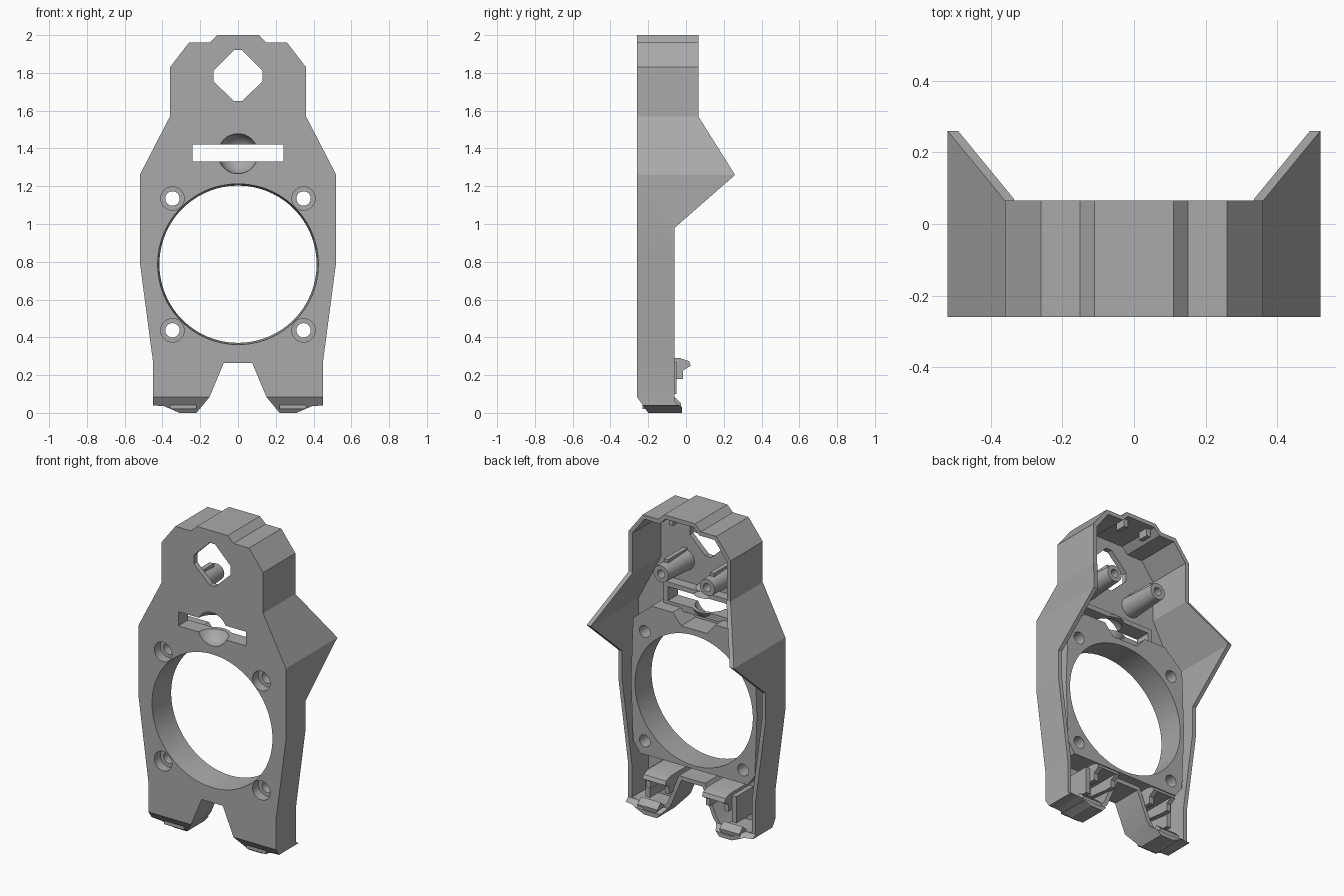
import bpy, bmesh, math
from mathutils import Vector, Matrix

if "Cube" in bpy.data.objects:
    bpy.data.objects.remove(bpy.data.objects["Cube"])

grey = bpy.data.materials.new("plain grey")
grey.use_nodes = True
grey.diffuse_color = (0.4, 0.4, 0.4, 1)
grey.node_tree.nodes["Principled BSDF"].inputs["Base Color"].default_value = (0.4, 0.4, 0.4, 1)

FRONT, BACK, WALL = -0.26, 0.3, 0.026


def finish(bm, name):
    bmesh.ops.recalc_face_normals(bm, faces=bm.faces)
    mesh = bpy.data.meshes.new(name)
    bm.to_mesh(mesh)
    bm.free()
    mesh.materials.append(grey)
    ob = bpy.data.objects.new(name, mesh)
    bpy.context.collection.objects.link(ob)
    return ob


def prism(name, points, start, end, axis="y"):
    """Extrude an (x, z) profile along y, or a (y, z) profile along x."""
    bm = bmesh.new()
    place = (lambda p: (p[0], start, p[1])) if axis == "y" else (lambda p: (start, p[0], p[1]))
    face = bm.faces.new([bm.verts.new(place(p)) for p in points])
    moved = bmesh.ops.extrude_face_region(bm, geom=[face])["geom"]
    step = Vector((0, end - start, 0)) if axis == "y" else Vector((end - start, 0, 0))
    bmesh.ops.translate(bm, vec=step, verts=[v for v in moved if isinstance(v, bmesh.types.BMVert)])
    return finish(bm, name)


def box(name, x, y, z):
    return prism(name, [(x[0], z[0]), (x[1], z[0]), (x[1], z[1]), (x[0], z[1])], y[0], y[1])


def tube(name, x, z, r1, r2, start, end, sides=32):
    """Round bar or cone along y, radius r1 at the front and r2 at the back."""
    bm = bmesh.new()
    turn = Matrix.Translation((x, (start + end) / 2, z)) @ Matrix.Rotation(-math.pi / 2, 4, "X")
    bmesh.ops.create_cone(bm, cap_ends=True, segments=sides, radius1=r1, radius2=r2,
                          depth=end - start, matrix=turn)
    return finish(bm, name)


def ball(name, x, y, z, r):
    bm = bmesh.new()
    bmesh.ops.create_uvsphere(bm, u_segments=32, v_segments=16, radius=r,
                              matrix=Matrix.Translation((x, y, z)))
    return finish(bm, name)


def combine(target, tool, operation="DIFFERENCE"):
    mod = target.modifiers.new("shape", "BOOLEAN")
    mod.operation, mod.solver, mod.object = operation, "EXACT", tool
    bpy.context.view_layer.objects.active = target
    bpy.ops.object.modifier_apply(modifier=mod.name)
    bpy.data.objects.remove(tool)


def both_sides(half):
    return half + [(-x, z) for x, z in reversed(half)]


def inset(points, d):
    """Move every edge of a clockwise outline inwards by d."""
    result = []
    for i, p in enumerate(points):
        a, b, c = Vector(points[i - 1]), Vector(p), Vector(points[(i + 1) % len(points)])
        n1, n2 = [Vector((e.y, -e.x)).normalized() for e in (b - a, c - b)]
        m = (n1 + n2) / (1 + n1.dot(n2))
        result.append(tuple(b + m * d))
    return result


# Hollow shell: front outline crossed with side outline
outline = both_sides([(0.11, 2), (0.15, 1.96), (0.26, 1.96), (0.36, 1.83), (0.36, 1.57),
                      (0.52, 1.26), (0.52, 0.8), (0.45, 0.27), (0.45, 0.04), (0.39, 0.035),
                      (0.31, 0.0), (0.22, 0.0), (0.15, 0.085), (0.075, 0.265)])
side = [(FRONT, 2.1), (0.065, 2.1), (0.065, 1.57), (0.26, 1.26), (-0.06, 0.98), (-0.06, 0.06),
        (-0.02, 0.03), (-0.02, -0.1), (-0.2, -0.1), (-0.2, 0.0), (FRONT, 0.085)]
shell = prism("shell", outline, FRONT, BACK)
combine(shell, prism("side_cutter", side, -1, 1, "x"), "INTERSECT")
combine(shell, prism("hollow_cutter", inset(outline, WALL), FRONT + 0.035, BACK + 0.1))

# Thick mounting pad behind the big opening
pad = both_sides([(0.09, 1.24), (0.15, 1.31), (0.3, 1.31), (0.43, 1.2), (0.445, 0.8),
                  (0.43, 0.42), (0.38, 0.35)])
combine(shell, prism("pad", pad, -0.24, -0.08), "UNION")

# Frame around the slot with a round dish
combine(shell, box("slot_frame", (-0.27, 0.27), (-0.24, -0.16), (1.29, 1.45)), "UNION")
combine(shell, ball("dish_back", 0, FRONT + 0.02, 1.372, 0.112), "UNION")
combine(shell, box("dish_trim", (-0.2, 0.2), (FRONT - 0.2, FRONT), (1.2, 1.6)))
combine(shell, ball("dish_cutter", 0, FRONT, 1.372, 0.106))
combine(shell, box("slot_cutter", (-0.24, 0.24), (-0.5, 0.1), (1.33, 1.42)))

# Big round opening and the top window
combine(shell, tube("opening_cutter", 0, 0.787, 0.426, 0.412, FRONT - 0.01, 0, 96))
window = both_sides([(0.02, 1.92), (0.13, 1.81), (0.13, 1.755), (0.02, 1.65)])
combine(shell, prism("window_cutter", window, -0.5, -0.1))

# Countersunk screw holes
for x in (-0.347, 0.347):
    for z in (0.437, 1.135):
        combine(shell, tube("screw_cutter", x, z, 0.038, 0.038, -0.5, 0.05))
        combine(shell, tube("screw_seat_cutter", x, z, 0.062, 0.062, -0.5, FRONT + 0.06))

for s, label in ((1, "left"), (-1, "right")):
    def part(name, x, y, z):
        return box(label + "_" + name, sorted((s * x[0], s * x[1])), y, z)

    # Hollow peg with a rib
    peg = tube(label + "_peg", s * 0.163, 1.59, 0.066, 0.052, -0.235, 0.02)
    combine(peg, part("peg_rib", (0.148, 0.178), (-0.23, -0.03), (1.6, 1.665)), "UNION")
    combine(peg, tube("peg_bore", s * 0.163, 1.59, 0.026, 0.026, -0.1, 0.1))

    # Roof tab
    part("roof_tab", (0.07, 0.1), (-0.04, 0.03), (1.925, 1.98))

    # Leg clip: upper rail with a hooked lip, and a lower catch
    clip = [(-0.23, 0.2), (-0.07, 0.18), (-0.015, 0.18), (-0.015, 0.225), (0.025, 0.25),
            (0.015, 0.275), (-0.03, 0.29), (-0.23, 0.29)]
    inner, outer = sorted((s * 0.13, s * 0.29))
    rail = prism(label + "_leg_clip", clip, inner, outer, "x")
    combine(rail, part("clip_gap", (0.16, 0.26), (-0.2, 0.1), (0.15, 0.25)))
    part("clip_post", (0.29, 0.32), (-0.23, -0.05), (0.1, 0.27))
    catch = [(-0.23, 0.02), (-0.03, 0.02), (-0.025, 0.05), (-0.06, 0.085), (-0.1, 0.05),
             (-0.23, 0.05)]
    inner, outer = sorted((s * 0.22, s * 0.36))
    prism(label + "_leg_catch", catch, inner, outer, "x")

# Smooth round parts, sharp edges kept
for ob in bpy.context.view_layer.objects:
    if ob.type == "MESH" and ob.data.materials and ob.data.materials[0] == grey:
        bpy.ops.object.select_all(action="DESELECT")
        ob.select_set(True)
        bpy.context.view_layer.objects.active = ob
        bpy.ops.object.shade_smooth_by_angle(angle=math.radians(20))
